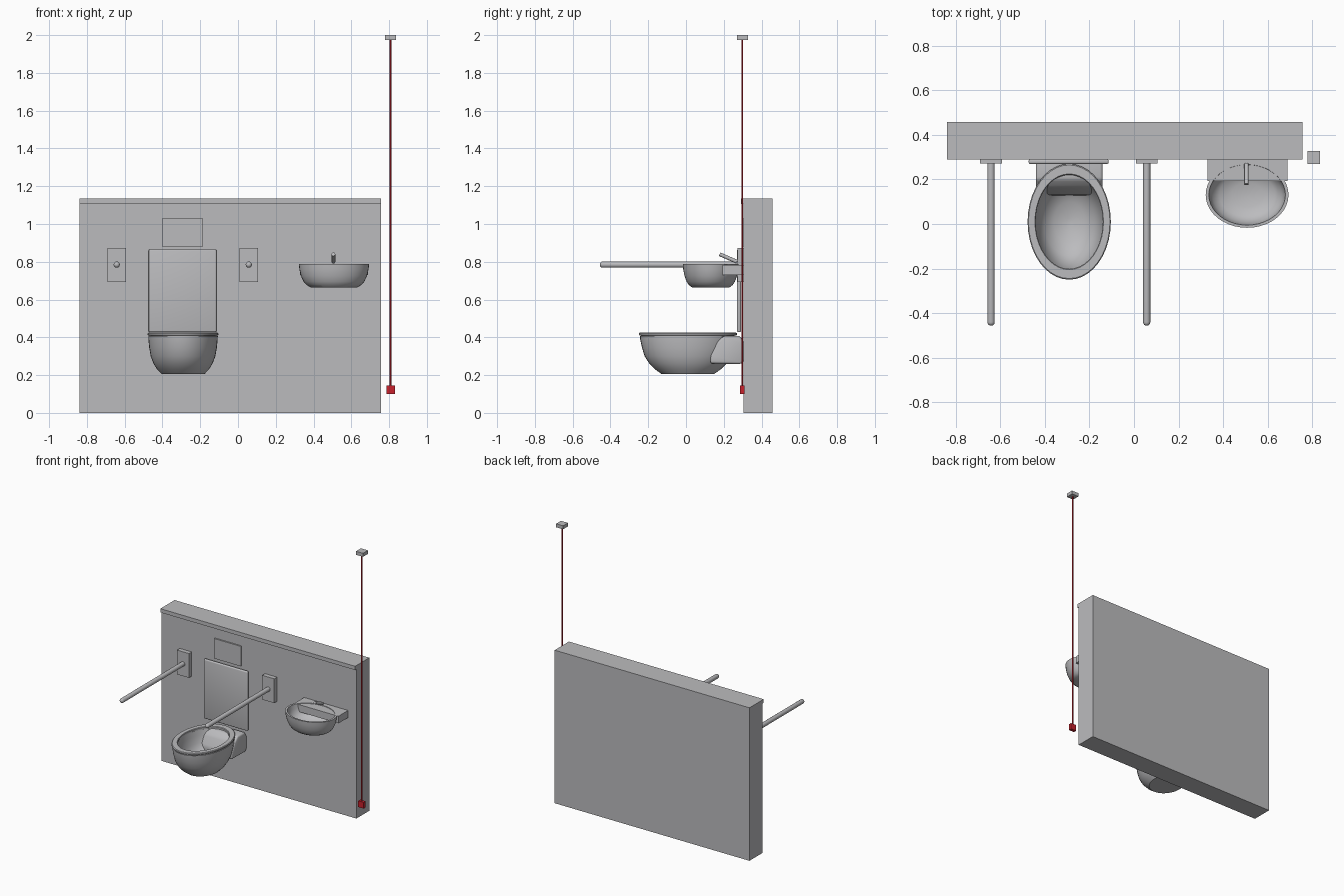
import bpy, bmesh, math
from mathutils import Vector, Matrix

if "Cube" in bpy.data.objects:
    bpy.data.objects.remove(bpy.data.objects["Cube"])


def material(name, rgb):
    m = bpy.data.materials.new(name)
    m.diffuse_color = (*rgb, 1)
    m.use_nodes = True
    m.node_tree.nodes["Principled BSDF"].inputs["Base Color"].default_value = m.diffuse_color
    return m


GREY = material("light grey", (0.5, 0.5, 0.515))
RED = material("red", (0.58, 0.015, 0.025))


def finish(name, bm, mat=GREY, smooth=True):
    bmesh.ops.recalc_face_normals(bm, faces=bm.faces)
    me = bpy.data.meshes.new(name)
    bm.to_mesh(me)
    bm.free()
    me.materials.append(mat)
    if smooth:
        for p in me.polygons:
            p.use_smooth = True
        me.set_sharp_from_angle(angle=math.radians(35))
    ob = bpy.data.objects.new(name, me)
    bpy.context.collection.objects.link(ob)
    return ob


def box(name, x, y, z, mat=GREY, bevel=0):
    """Box from (min, max) pairs."""
    bm = bmesh.new()
    bmesh.ops.create_cube(bm, size=1)
    for v in bm.verts:
        v.co = Vector([(r[0] + r[1]) / 2 + c * (r[1] - r[0]) for c, r in zip(v.co, (x, y, z))])
    if bevel:
        bmesh.ops.bevel(bm, geom=list(bm.edges), offset=bevel, segments=3, profile=0.5, affect='EDGES')
    return finish(name, bm, mat, bool(bevel))


def rod(name, a, b, r, mat=GREY, round_end=False, sides=16):
    """Cylinder from a to b, optionally domed at b."""
    a, b = Vector(a), Vector(b)
    length = (b - a).length
    rings = [(r, 0), (r, length)]
    if round_end:
        rings = [(r, 0)] + [(r * math.cos(t), length - r + r * math.sin(t))
                            for t in (0, 0.4, 0.8, 1.2)]
    bm = bmesh.new()
    loops = [[bm.verts.new((rr * math.cos(2 * math.pi * i / sides),
                            rr * math.sin(2 * math.pi * i / sides), h)) for i in range(sides)]
             for rr, h in rings]
    for lo, hi in zip(loops, loops[1:]):
        for i in range(sides):
            j = (i + 1) % sides
            bm.faces.new((lo[i], lo[j], hi[j], hi[i]))
    bm.faces.new(loops[0][::-1])
    bm.faces.new(loops[-1])
    turn = Vector((0, 0, 1)).rotation_difference((b - a).normalized()).to_matrix().to_4x4()
    bm.transform(Matrix.Translation(a) @ turn)
    return finish(name, bm, mat)


def oval(name, centre, rings, closed=False, sides=40):
    """Stack of elliptical rings (half_x, half_y, z); ends capped unless closed into a ring."""
    bm = bmesh.new()
    loops = [[bm.verts.new((centre[0] + rx * math.cos(2 * math.pi * i / sides),
                            centre[1] + ry * math.sin(2 * math.pi * i / sides), z))
              for i in range(sides)] for rx, ry, z in rings]
    pairs = list(zip(loops, loops[1:]))
    if closed:
        pairs.append((loops[-1], loops[0]))
    else:
        bm.faces.new(loops[0])
        bm.faces.new(loops[-1])
    for lo, hi in pairs:
        for i in range(sides):
            j = (i + 1) % sides
            bm.faces.new((lo[i], lo[j], hi[j], hi[i]))
    return finish(name, bm)


# Wall panel with overhanging top slab
box("wall_panel", (-0.84, 0.757), (0.305, 0.457), (0, 1.106))
box("wall_top_slab", (-0.84, 0.757), (0.29, 0.457), (1.106, 1.134))

# Toilet bowl: outside from the base up, then down the inside
toilet = (-0.291, 0.01)
oval("toilet_bowl", toilet, [
    (0.113, 0.138, 0.205), (0.137, 0.173, 0.23), (0.157, 0.205, 0.262), (0.171, 0.229, 0.30),
    (0.179, 0.243, 0.345), (0.183, 0.252, 0.385), (0.184, 0.254, 0.406), (0.155, 0.216, 0.406),
    (0.148, 0.206, 0.37), (0.136, 0.188, 0.32), (0.112, 0.152, 0.275),
    (0.07, 0.09, 0.245), (0.012, 0.015, 0.232)])
oval("toilet_seat", toilet, [
    (0.183, 0.254, 0.409), (0.187, 0.26, 0.413), (0.187, 0.26, 0.421), (0.183, 0.255, 0.425),
    (0.154, 0.215, 0.425), (0.151, 0.211, 0.421), (0.151, 0.211, 0.409)], closed=True)
# Hidden spacer ring between bowl and seat
oval("seat_spacer", toilet, [
    (0.178, 0.247, 0.404), (0.178, 0.247, 0.412), (0.156, 0.217, 0.412), (0.156, 0.217, 0.404)],
    closed=True)

# Neck joining bowl to wall: side profile (y, z) run across x, edges rounded
profile = [(0.128, 0.262), (0.29, 0.258), (0.308, 0.275), (0.308, 0.37),
           (0.285, 0.408), (0.20, 0.408), (0.165, 0.375), (0.13, 0.305)]
bm = bmesh.new()
face = bm.faces.new([bm.verts.new((-0.441, y, z)) for y, z in profile])
side = bmesh.ops.extrude_face_region(bm, geom=[face])["geom"]
bmesh.ops.translate(bm, vec=(0.30, 0, 0), verts=[v for v in side if isinstance(v, bmesh.types.BMVert)])
bmesh.ops.recalc_face_normals(bm, faces=bm.faces)
bmesh.ops.bevel(bm, geom=list(bm.edges), offset=0.012, segments=3, profile=0.5, affect='EDGES')
finish("toilet_neck", bm)

# Raised lid and flush plate
box("toilet_lid", (-0.473, -0.114), (0.27, 0.291), (0.427, 0.866), bevel=0.007)
box("flush_plate", (-0.402, -0.184), (0.295, 0.306), (0.88, 1.028))

# Grab bars on mounting plates
for label, x in (("left", -0.642), ("right", 0.057)):
    box(f"grab_bar_plate_{label}", (x - 0.049, x + 0.049), (0.272, 0.306), (0.694, 0.874))
    rod(f"grab_bar_{label}", (x, 0.28, 0.785), (x, -0.457, 0.785), 0.0165, round_end=True)

# Wash basin, its rear deck and the spout
oval("basin_bowl", (0.508, 0.131), [
    (0.125, 0.10, 0.665), (0.145, 0.116, 0.677), (0.161, 0.128, 0.695), (0.175, 0.139, 0.725),
    (0.183, 0.146, 0.76), (0.186, 0.148, 0.787), (0.172, 0.136, 0.787),
    (0.167, 0.131, 0.755), (0.155, 0.12, 0.72), (0.125, 0.097, 0.695),
    (0.07, 0.055, 0.682), (0.012, 0.01, 0.678)])
box("basin_deck", (0.329, 0.689), (0.192, 0.306), (0.73, 0.783))
rod("basin_spout", (0.505, 0.27, 0.800), (0.505, 0.178, 0.84), 0.010)

# Emergency pull cord
box("cord_ceiling_box", (0.779, 0.836), (0.27, 0.327), (1.974, 2.0))
rod("pull_cord", (0.807, 0.298, 0.12), (0.807, 0.298, 1.98), 0.005, RED, sides=8)
box("cord_handle", (0.785, 0.83), (0.286, 0.31), (0.10, 0.146), RED)
